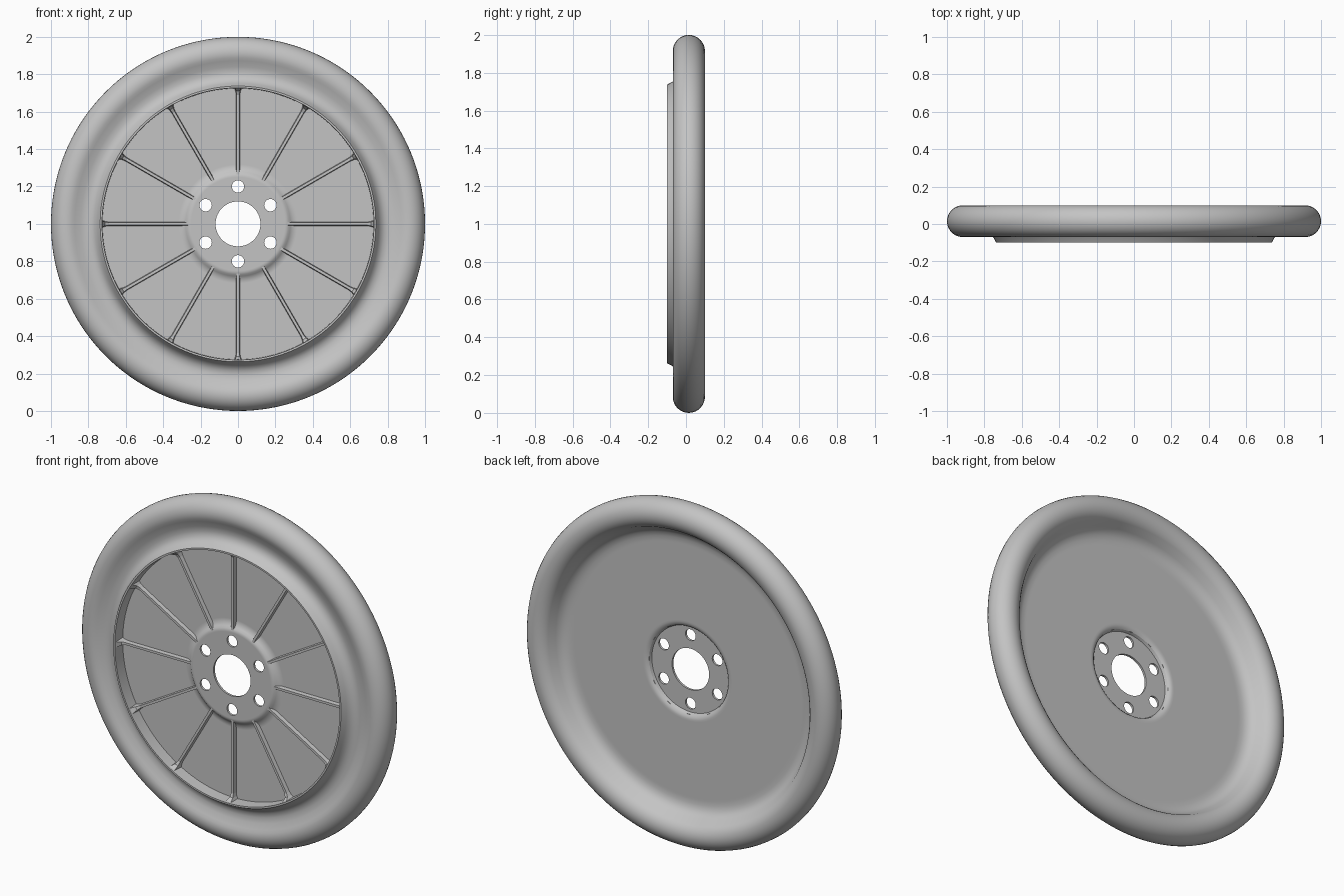
import bpy
import bmesh
from math import sin, cos, radians, pi
from mathutils import Matrix

cube = bpy.data.objects.get("Cube")
if cube:
    bpy.data.objects.remove(cube, do_unlink=True)

grey = bpy.data.materials.new("plain grey")
grey.use_nodes = True
colour = (0.55, 0.55, 0.55, 1)
grey.diffuse_color = colour
grey.node_tree.nodes["Principled BSDF"].inputs["Base Color"].default_value = colour


def make_object(name, bm):
    """Turn a bmesh into a linked object standing at wheel-centre height."""
    bmesh.ops.recalc_face_normals(bm, faces=bm.faces)
    mesh = bpy.data.meshes.new(name)
    bm.to_mesh(mesh)
    bm.free()
    mesh.materials.append(grey)
    obj = bpy.data.objects.new(name, mesh)
    obj.location.z = 1
    bpy.context.collection.objects.link(obj)
    return obj


def activate(obj):
    bpy.ops.object.select_all(action='DESELECT')
    obj.select_set(True)
    bpy.context.view_layer.objects.active = obj


def lathe(name, profile, steps):
    """Revolve a closed (radius, y) profile around the y axis."""
    bm = bmesh.new()
    rings = []
    for i in range(steps):
        a = 2 * pi * i / steps
        rings.append([bm.verts.new((r * cos(a), y, r * sin(a))) for r, y in profile])
    n = len(profile)
    for i in range(steps):
        here, there = rings[i], rings[(i + 1) % steps]
        for j in range(n):
            k = (j + 1) % n
            bm.faces.new((here[j], here[k], there[k], there[j]))
    return make_object(name, bm)


# Wheel section: hub face, sunken disc, raised lip, valley, round tyre, back
front = [(.12, -.055), (.25, -.055), (.258, -.055), (.27, -.051), (.28, -.042),
         (.293, -.034), (.31, -.03), (.318, -.03), (.725, -.03),
         (.727, -.10), (.737, -.10), (.752, -.072), (.765, -.054),
         (.785, -.042), (.81, -.038), (.84, -.045)]
tyre = [(.915 + .085 * cos(radians(a)), .015 + .085 * sin(radians(a)))
        for a in range(-120, 156, 12)]
back = [(.825, .025), (.81, .006), (.79, -.007), (.765, -.014), (.74, -.015),
        (.73, -.015), (.29, -.015), (.28, -.015), (.266, -.018),
        (.256, -.026), (.25, -.042), (.12, -.042)]
wheel = lathe("wheel_body", front + tyre + back, 144)

# Six bolt holes around the centre bore
bm = bmesh.new()
for i in range(6):
    a = radians(30 + 60 * i)
    place = Matrix.Translation((.2 * cos(a), -.05, .2 * sin(a))) @ Matrix.Rotation(pi / 2, 4, 'X')
    bmesh.ops.create_cone(bm, cap_ends=True, segments=32, radius1=.033,
                          radius2=.033, depth=.1, matrix=place)
cutter = make_object("bolt_hole_cutter", bm)
cutter.hide_render = True
cut = wheel.modifiers.new("bolt holes", 'BOOLEAN')
cut.operation = 'DIFFERENCE'
cut.solver = 'EXACT'
cut.object = cutter
activate(wheel)
bpy.ops.object.modifier_apply(modifier=cut.name)
bpy.data.objects.remove(cutter, do_unlink=True)
activate(wheel)
bpy.ops.object.shade_smooth_by_angle(angle=radians(30))

# Twelve ribs from hub to lip, flared where they meet the lip
stations = [(.255, -.053, .007), (.69, -.053, .007), (.71, -.062, .01), (.7255, -.09, .016)]
bm = bmesh.new()
for i in range(12):
    turn = Matrix.Rotation(i * pi / 6, 4, 'Y')
    sections = []
    for r, top, half in stations:
        foot = half + .004
        corners = [(r, -.025, -foot), (r, top, -half), (r, top, half), (r, -.025, foot)]
        sections.append([bm.verts.new(turn @ Matrix.Translation(c).to_translation())
                         for c in corners])
    for s, t in zip(sections, sections[1:]):
        for j in range(4):
            k = (j + 1) % 4
            bm.faces.new((s[j], s[k], t[k], t[j]))
    bm.faces.new(sections[0])
    bm.faces.new(sections[-1])
make_object("ribs", bm)
